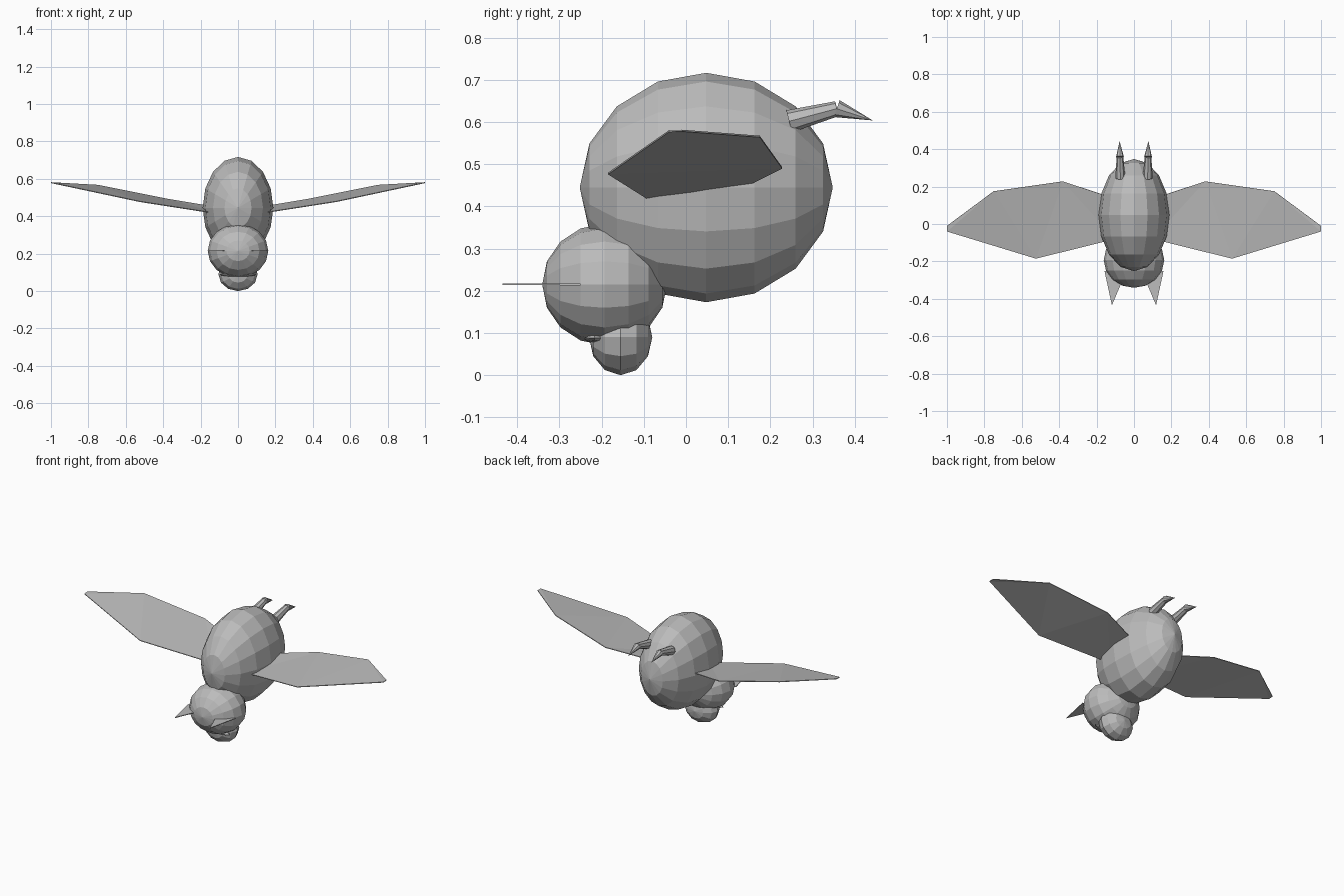
import bpy, bmesh
from math import pi
from mathutils import Matrix, Vector

cube = bpy.data.objects.get("Cube")
if cube:
    bpy.data.objects.remove(cube, do_unlink=True)

# One plain grey for the whole animal
grey = bpy.data.materials.new("plain_grey")
grey.use_nodes = True
grey.diffuse_color = (0.5, 0.5, 0.5, 1)
grey.node_tree.nodes["Principled BSDF"].inputs["Base Color"].default_value = (0.5, 0.5, 0.5, 1)


def finish(name, bm, location=(0, 0, 0)):
    """Turn a bmesh into a flat-shaded object."""
    bmesh.ops.recalc_face_normals(bm, faces=bm.faces)
    mesh = bpy.data.meshes.new(name)
    bm.to_mesh(mesh)
    bm.free()
    mesh.materials.append(grey)
    obj = bpy.data.objects.new(name, mesh)
    obj.location = location
    bpy.context.collection.objects.link(obj)
    return obj


def ellipsoid(name, center, radii, segments):
    """Faceted ellipsoid whose poles point front and back."""
    bm = bmesh.new()
    bmesh.ops.create_uvsphere(bm, u_segments=segments, v_segments=segments // 2, radius=1)
    bm.transform(Matrix.Diagonal((*radii, 1)) @ Matrix.Rotation(pi / 2, 4, "X"))
    return finish(name, bm, center)


def sheet(name, points, thickness):
    """Thin membrane filled from its outline."""
    bm = bmesh.new()
    face = bm.faces.new([bm.verts.new(p) for p in points])
    bmesh.ops.triangulate(bm, faces=[face])
    obj = finish(name, bm)
    solid = obj.modifiers.new("thickness", "SOLIDIFY")
    solid.thickness = thickness
    solid.offset = 0
    return obj


def taper(name, start, end, r1, r2):
    """Eight-sided tapered rod between two points."""
    start, end = Vector(start), Vector(end)
    axis = end - start
    bm = bmesh.new()
    bmesh.ops.create_cone(bm, cap_ends=True, segments=8, radius1=r1, radius2=r2,
                          depth=axis.length)
    bmesh.ops.remove_doubles(bm, verts=bm.verts, dist=0.0001)
    bm.transform(axis.to_track_quat("Z", "Y").to_matrix().to_4x4())
    return finish(name, bm, (start + end) / 2)


# Body, head and muzzle
ellipsoid("body", (0, 0.048, 0.445), (0.189, 0.3, 0.272), 16)
ellipsoid("head", (0, -0.193, 0.215), (0.162, 0.148, 0.144), 16)
ellipsoid("muzzle", (0, -0.155, 0.09), (0.105, 0.075, 0.09), 12)
ellipsoid("mouth", (0, -0.217, 0.088), (0.098, 0.025, 0.011), 12)

wing_outline = [(0.1, -0.08, 0.412), (0.525, -0.185, 0.478), (1, -0.04, 0.579),
                (1, -0.01, 0.58), (0.75, 0.175, 0.566), (0.38, 0.228, 0.492),
                (0.1, 0.135, 0.445)]
ear_outline = [(0.04, -0.25, 0.215), (0.158, -0.25, 0.215), (0.118, -0.435, 0.216)]

# Paired parts
for side, s in (("left", 1), ("right", -1)):
    sheet(side + "_wing", [(s * x, y, z) for x, y, z in wing_outline], 0.004)
    sheet(side + "_ear", [(s * x, y, z) for x, y, z in ear_outline], 0.004)
    taper(side + "_leg", (s * 0.073, 0.245, 0.602), (s * 0.075, 0.358, 0.632), 0.027, 0.018)
    taper(side + "_claw", (s * 0.075, 0.358, 0.632), (s * 0.077, 0.443, 0.604), 0.021, 0.0)
